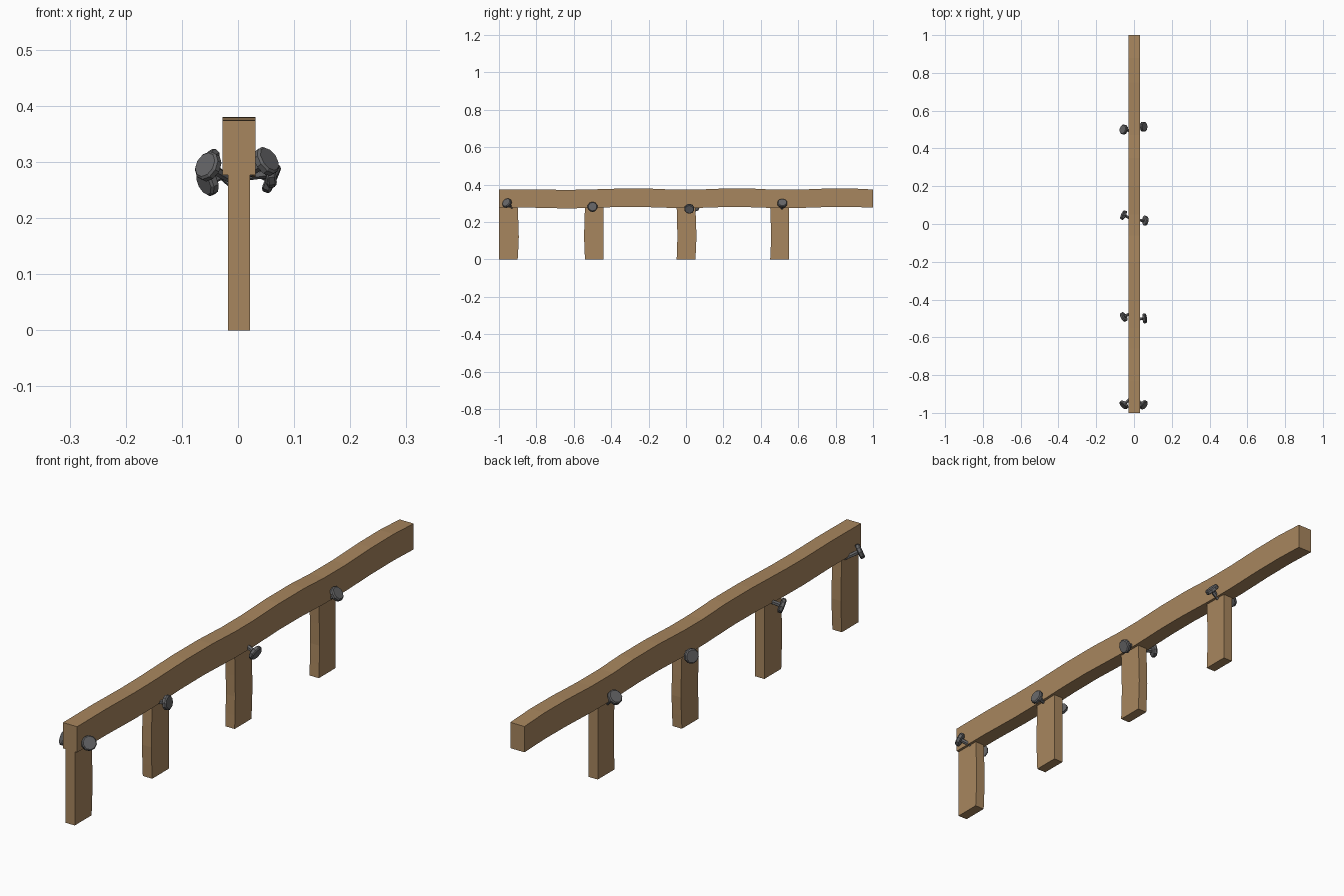
import bpy
import bmesh
from mathutils import Vector

cube = bpy.data.objects.get("Cube")
if cube:
    bpy.data.objects.remove(cube, do_unlink=True)


def material(name, color):
    mat = bpy.data.materials.new(name)
    mat.use_nodes = True
    mat.diffuse_color = color
    mat.node_tree.nodes["Principled BSDF"].inputs["Base Color"].default_value = color
    return mat


wood = material("wood", (0.39, 0.238, 0.112, 1))
iron = material("dark_iron", (0.13, 0.13, 0.135, 1))


def finish(bm, name, mat):
    bmesh.ops.recalc_face_normals(bm, faces=bm.faces)
    mesh = bpy.data.meshes.new(name)
    bm.to_mesh(mesh)
    bm.free()
    mesh.materials.append(mat)
    obj = bpy.data.objects.new(name, mesh)
    bpy.context.collection.objects.link(obj)
    return obj


def plank(name, outline, x0, x1):
    """Extrude a (y, z) outline from x0 to x1."""
    bm = bmesh.new()
    face = bm.faces.new([bm.verts.new((x0, y, z)) for y, z in outline])
    moved = bmesh.ops.extrude_face_region(bm, geom=[face])["geom"]
    verts = [v for v in moved if isinstance(v, bmesh.types.BMVert)]
    bmesh.ops.translate(bm, verts=verts, vec=(x1 - x0, 0, 0))
    return finish(bm, name, wood)


# Hand-hewn beam with gently wavy top and bottom
top = [(-1, .374), (-.83, .375), (-.66, .372), (-.55, .373), (-.35, .379), (-.2, .379),
       (-.06, .373), (.05, .373), (.2, .379), (.35, .379), (.47, .373), (.6, .373),
       (.75, .379), (.88, .38), (1, .374)]
bottom = [(1, .277), (.88, .281), (.75, .28), (.6, .275), (.47, .275), (.32, .28),
          (.2, .28), (.05, .275), (-.06, .275), (-.25, .281), (-.38, .28),
          (-.55, .274), (-.66, .273), (-.83, .277), (-1, .277)]
plank("beam", top + bottom, -.028, .031)

# Slightly bowed posts: centre y, bow of the front edge, bow of the back edge
posts = [(-.95, 0, .006), (-.49, -.005, 0), (0, .004, .006), (.5, .005, 0)]
for i, (y, front, back) in enumerate(posts):
    a, b = y - .05, y + .05
    outline = [(a, 0), (b, 0), (b + back * .5, .05), (b + back, .12), (b + back * .6, .2),
               (b, .285), (a, .285), (a + front * .6, .2), (a + front, .12), (a + front * .5, .05)]
    plank(f"post_{i + 1}", outline, -.018, .021)


def nail(name, centre, direction):
    """Crooked nail: tapered shank and a chamfered ten-sided head."""
    bm = bmesh.new()
    for sides, rings in (
        (6, [(-.06, .007), (-.004, .009)]),
        (10, [(-.008, .022), (-.005, .027), (.005, .027), (.009, .023)]),
    ):
        for (z0, r0), (z1, r1) in zip(rings, rings[1:]):
            part = bmesh.ops.create_cone(bm, segments=sides, radius1=r0, radius2=r1,
                                         depth=z1 - z0, cap_ends=False)
            bmesh.ops.translate(bm, verts=part["verts"], vec=(0, 0, (z0 + z1) / 2))
    bmesh.ops.remove_doubles(bm, verts=bm.verts, dist=.0001)
    bmesh.ops.holes_fill(bm, edges=[e for e in bm.edges if e.is_boundary])
    obj = finish(bm, name, iron)
    obj.location = centre
    obj.rotation_mode = 'QUATERNION'
    obj.rotation_quaternion = Vector(direction).to_track_quat('Z', 'Y')


# Nails on each side of the posts: head centre and facing direction
left_nails = [((.05, -.957, .301), (.65, -.5, .45)),
              ((.056, -.5, .281), (.95, .1, .15)),
              ((.059, .018, .271), (.9, -.05, -.4)),
              ((.05, .515, .3), (.75, .05, .6))]
right_nails = [((-.053, -.957, .292), (-.6, -.6, .35)),
               ((-.054, -.492, .266), (-.8, -.45, -.35)),
               ((-.055, .047, .283), (-.85, .4, .2)),
               ((-.054, .5, .3), (-.65, .15, .6))]
for side, nails in (("left", left_nails), ("right", right_nails)):
    for i, (centre, direction) in enumerate(nails):
        nail(f"{side}_nail_{i + 1}", centre, direction)
